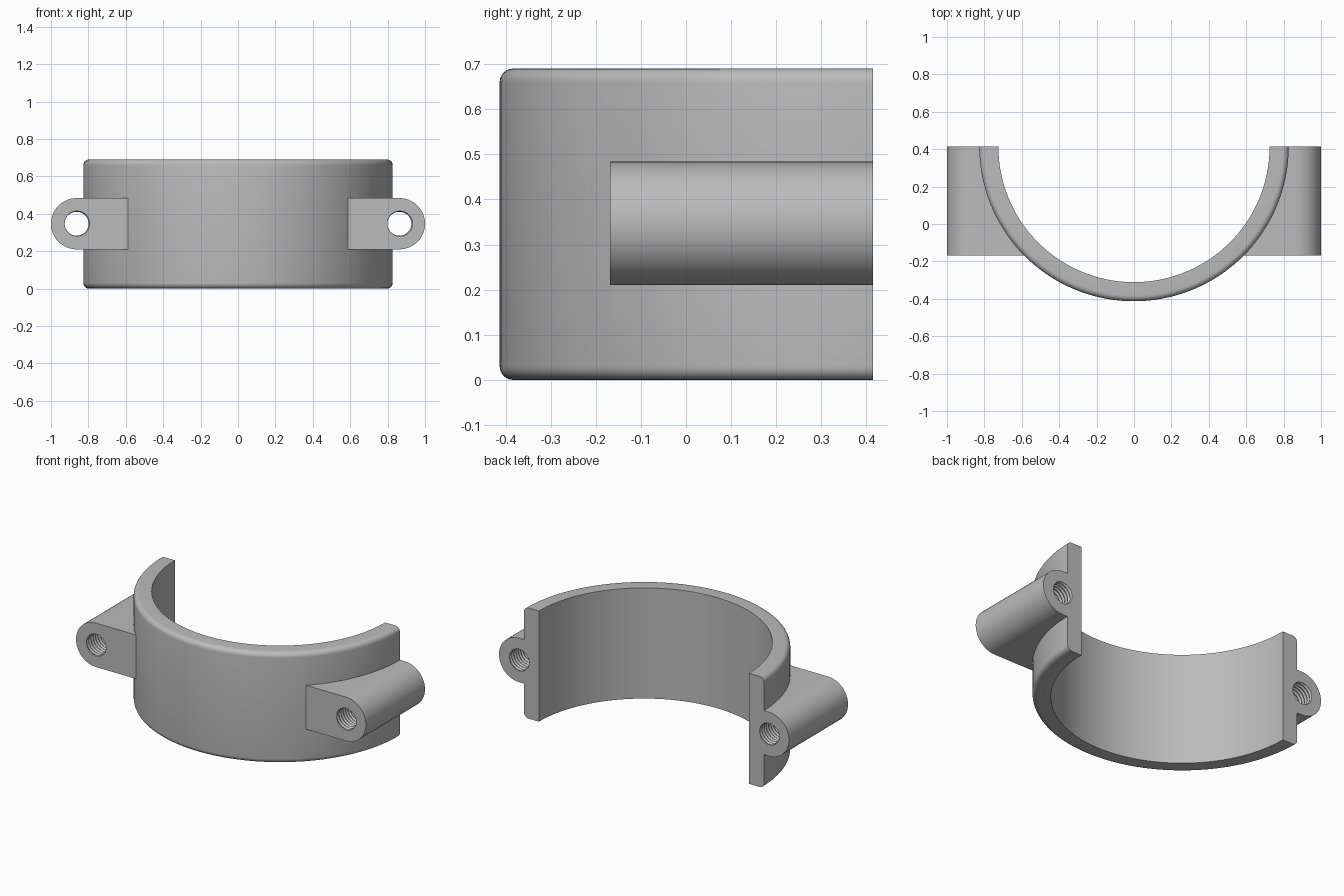
import bpy, bmesh
from math import sin, cos, pi, radians

cube = bpy.data.objects.get("Cube")
if cube:
    bpy.data.objects.remove(cube, do_unlink=True)

BACK, FRONT = 0.414, -0.168          # lug ends; the ring axis lies on y = BACK
OUTER, INNER, HEIGHT = 0.827, 0.725, 0.69
MID = 0.347                          # height of the lug axis
LUG_X, LUG_R = 0.863, 0.137
ROUND = 0.03

grey = bpy.data.materials.new("satin grey")
grey.use_nodes = True
grey.diffuse_color = (0.5, 0.5, 0.5, 1)
grey.node_tree.nodes["Principled BSDF"].inputs["Base Color"].default_value = (0.5, 0.5, 0.5, 1)


def finish(name, bm):
    bmesh.ops.recalc_face_normals(bm, faces=bm.faces)
    mesh = bpy.data.meshes.new(name)
    bm.to_mesh(mesh)
    bm.free()
    mesh.materials.append(grey)
    obj = bpy.data.objects.new(name, mesh)
    bpy.context.collection.objects.link(obj)
    return obj


def loft(name, loops):
    """Solid skinned through equal closed loops, capped at both ends."""
    bm = bmesh.new()
    rows = [[bm.verts.new(p) for p in loop] for loop in loops]
    n = len(rows[0])
    for a, b in zip(rows, rows[1:]):
        for i in range(n):
            j = (i + 1) % n
            bm.faces.new((a[i], a[j], b[j], b[i]))
    bm.faces.new(rows[0])
    bm.faces.new(rows[-1])
    return finish(name, bm)


def combine(target, tool, operation):
    mod = target.modifiers.new(operation.lower(), 'BOOLEAN')
    mod.operation, mod.object, mod.solver = operation, tool, 'EXACT'
    bpy.context.view_layer.objects.active = target
    bpy.ops.object.modifier_apply(modifier=mod.name)
    bpy.data.objects.remove(tool, do_unlink=True)


def thread_cutter(x, crest=0.071, root=0.064, pitch=0.022, seg=28):
    """Screw-shaped solid running past both ends of the lug."""
    bm = bmesh.new()
    start = FRONT - 3 * pitch
    total = seg * (int((BACK - FRONT) / pitch) + 7)

    def point(k, r, shift):
        a = 2 * pi * k / seg
        return bm.verts.new((x + r * cos(a), start + (k / seg + shift) * pitch, MID + r * sin(a)))

    p = [point(k, crest, 0) for k in range(total + 1)]
    v = [point(k, root, 0.5) for k in range(total + 1)]
    for k in range(total):
        bm.faces.new((p[k], p[k + 1], v[k + 1], v[k]))
        if k + seg < total:
            bm.faces.new((v[k], v[k + 1], p[k + seg + 1], p[k + seg]))
    for rim in (p[:seg + 1] + [v[0]], v[total - seg:] + [p[total]]):
        y = sum(q.co.y for q in rim) / len(rim)
        hub = bm.verts.new((x, y, MID))
        for a, b in zip(rim, rim[1:] + rim[:1]):
            bm.faces.new((a, b, hub))
    return finish("thread_cutter", bm)


# Half ring with rounded outer rims
profile = [(INNER, 0)]
for centre_z, first in ((ROUND, -90), (HEIGHT - ROUND, 0)):
    for i in range(7):
        a = radians(first + 15 * i)
        profile.append((OUTER - ROUND + ROUND * cos(a), centre_z + ROUND * sin(a)))
profile.append((INNER, HEIGHT))
steps = 72
clamp = loft("half_ring_clamp", [
    [(r * cos(pi + pi * i / steps), BACK + r * sin(pi + pi * i / steps), z) for r, z in profile]
    for i in range(steps + 1)])

# Bolt lugs on both sides, trimmed to meet the inside of the ring wall
for side in (-1, 1):
    outline = [(0.45, MID - LUG_R)]
    for i in range(25):
        a = -pi / 2 + pi * i / 24
        outline.append((LUG_X + LUG_R * cos(a), MID + LUG_R * sin(a)))
    outline.append((0.45, MID + LUG_R))
    lug = loft("bolt_lug", [[(side * x, y, z) for x, z in outline] for y in (FRONT, BACK)])
    bore_r = (OUTER + INNER) / 2
    bore = loft("bore_cutter", [
        [(bore_r * cos(pi * i / 48), BACK + bore_r * sin(pi * i / 48), z) for i in range(96)]
        for z in (-0.1, HEIGHT + 0.1)])
    combine(lug, bore, 'DIFFERENCE')
    combine(clamp, lug, 'UNION')

# Threaded bolt holes
for side in (-1, 1):
    combine(clamp, thread_cutter(side * LUG_X), 'DIFFERENCE')

bpy.ops.object.select_all(action='DESELECT')
clamp.select_set(True)
bpy.context.view_layer.objects.active = clamp
bpy.ops.object.shade_smooth_by_angle(angle=radians(30))
